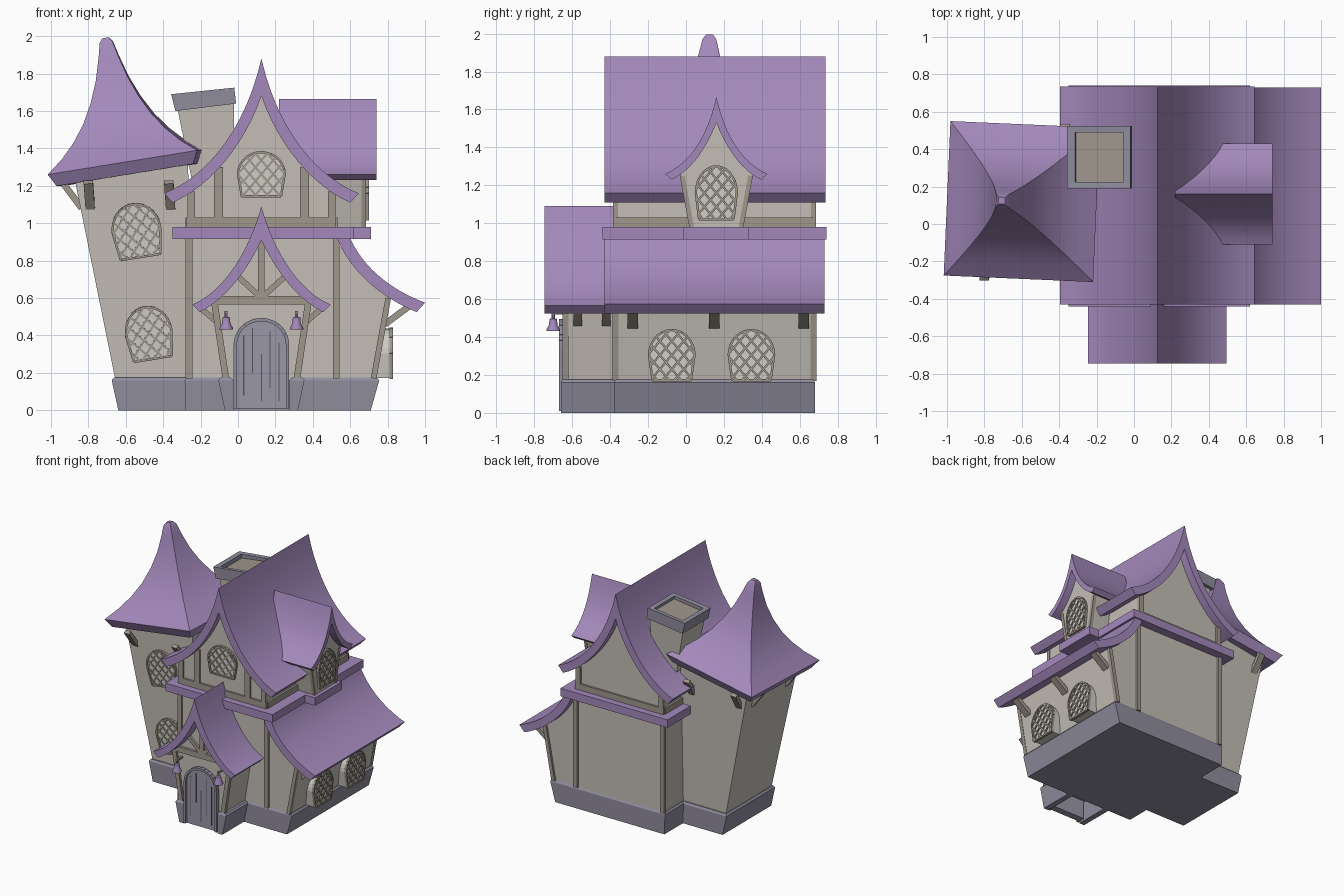
import bpy, bmesh, math
from mathutils import Vector, Matrix, Euler
from mathutils.geometry import interpolate_bezier

if "Cube" in bpy.data.objects:
    bpy.data.objects.remove(bpy.data.objects["Cube"])


def material(name, r, g, b):
    m = bpy.data.materials.new(name)
    m.use_nodes = True
    m.diffuse_color = (r, g, b, 1)
    m.node_tree.nodes["Principled BSDF"].inputs["Base Color"].default_value = (r, g, b, 1)
    return m


ROOF = material("purple roof", 0.37, 0.25, 0.50)
WALL = material("plaster wall", 0.55, 0.52, 0.47)
WOOD = material("weathered wood", 0.35, 0.31, 0.265)
STONE = material("grey stone", 0.28, 0.265, 0.34)
DOOR = material("door grey", 0.32, 0.31, 0.39)
PANE = material("pale pane", 0.63, 0.61, 0.57)
DARK = material("dark groove", 0.10, 0.09, 0.12)
CX = 0.125  # centre line of the main house and porch


def finish(name, bm, mats, smooth=False, matrix=None):
    bmesh.ops.recalc_face_normals(bm, faces=bm.faces)
    me = bpy.data.meshes.new(name)
    bm.to_mesh(me)
    bm.free()
    for m in mats:
        me.materials.append(m)
    ob = bpy.data.objects.new(name, me)
    bpy.context.collection.objects.link(ob)
    if matrix:
        ob.matrix_world = matrix
    if smooth:
        bpy.ops.object.select_all(action="DESELECT")
        ob.select_set(True)
        bpy.context.view_layer.objects.active = ob
        bpy.ops.object.shade_smooth_by_angle(angle=math.radians(30))
    return ob


def add_loft(bm, rings, index=0):
    vs = [[bm.verts.new(p) for p in r] for r in rings]
    n = len(vs[0])
    faces = [bm.faces.new(vs[0]), bm.faces.new(vs[-1][::-1])]
    for a, b in zip(vs, vs[1:]):
        faces += [bm.faces.new((a[i], a[(i + 1) % n], b[(i + 1) % n], b[i])) for i in range(n)]
    for f in faces:
        f.material_index = index


def loft(name, rings, mat, smooth=False, matrix=None):
    bm = bmesh.new()
    add_loft(bm, rings)
    return finish(name, bm, [mat], smooth, matrix)


def rect(x0, x1, y0, y1, z, z_right=None):
    zr = z if z_right is None else z_right
    return [(x0, y0, z), (x1, y0, zr), (x1, y1, zr), (x0, y1, z)]


def box(name, x0, x1, y0, y1, z0, z1, mat):
    return loft(name, [rect(x0, x1, y0, y1, z0), rect(x0, x1, y0, y1, z1)], mat)


def prism_y(name, pts, y0, y1, mat, smooth=False):
    return loft(name, [[(x, y, z) for x, z in pts] for y in (y0, y1)], mat, smooth)


def add_bar(bm, p, q, w, d, index=0, normal=(0, 1, 0)):
    p, q, n = Vector(p), Vector(q), Vector(normal)
    side = (q - p).cross(n).normalized() * w / 2
    n = side.cross(q - p).normalized() * d / 2
    add_loft(bm, [[c + side + n, c - side + n, c - side - n, c + side - n] for c in (p, q)], index)


def bar(name, p, q, w=0.035, d=0.03, mat=WOOD, normal=(0, 1, 0)):
    bm = bmesh.new()
    add_bar(bm, p, q, w, d, 0, normal)
    return finish(name, bm, [mat])


def curve(*pts):
    v = interpolate_bezier(*[Vector((x, z, 0)) for x, z in pts], 13)
    return [(p.x, p.y) for p in v]


def gable(outer, inner):
    """Closed swooping roof section, mirrored about zero."""
    o, i = curve(*outer), curve(*inner)
    mirror = lambda c: [(-x, z) for x, z in c]
    return mirror(o)[::-1] + o[1:] + i[::-1] + mirror(i)[1:]


def symmetric(half):
    return [(CX + x, z) for x, z in half] + [(CX - x, z) for x, z in half[-2::-1]]


def arch(b, w, spring, h, steps=14):
    arc = [math.pi * i / steps for i in range(steps + 1)]
    return [(-b, 0), (b, 0)] + [(w * math.cos(a), spring + (h - spring) * math.sin(a)) for a in arc]


def window(name, loc, rot, w=0.12, h=0.27, depth=0.02):
    """Arched pane with a frame and a diamond lattice."""
    bm = bmesh.new()
    pts = arch(w * 0.84, w, h * 0.5, h)
    add_loft(bm, [[(x, y, z) for x, z in pts] for y in (-0.008, depth)])
    edges = list(zip(pts, pts[1:] + pts[:1]))
    for a, b in edges:
        add_bar(bm, (a[0], -0.008, a[1]), (b[0], -0.008, b[1]), 0.012, 0.02, 1)
    for s in (-1, 1):
        d = Vector((0.65 * s, 0.76))
        n = Vector((-d.y, d.x))
        for k in range(-4, 5):
            off = n.dot(Vector((0, h / 2))) + k * 0.048
            hits = []
            for a, b in edges:
                a, b = Vector(a), Vector(b)
                da, db = n.dot(a) - off, n.dot(b) - off
                if da * db < 0:
                    hits.append(a.lerp(b, da / (da - db)))
            if len(hits) == 2:
                p, q = hits
                add_bar(bm, (p.x, -0.01, p.y), (q.x, -0.01, q.y), 0.011, 0.012, 1)
    mat = Matrix.Translation(loc) @ Euler([math.radians(a) for a in rot]).to_matrix().to_4x4()
    return finish(name, bm, [PANE, WOOD], False, mat)


# Stone plinths, flaring upward
def plinth(name, low, high, y0, y1):
    s = 0.012 if high[1] > high[0] else -0.012
    loft(name, [rect(*low, y0, y1, 0), rect(*high, y0, y1, 0.16),
                rect(high[0] + s, high[1] - s, y0 + 0.01, y1 - 0.01, 0.175)], STONE)


plinth("main_plinth", (-0.28, 0.71), (-0.285, 0.755), -0.38, 0.68)
plinth("tower_plinth", (-0.64, -0.2), (-0.675, -0.2), -0.19, 0.44)
for s in (-1, 1):
    plinth("porch_plinth", (CX + s * 0.15, CX + s * 0.195), (CX + s * 0.15, CX + s * 0.23), -0.66, -0.37)

# House walls
box("lower_wall", -0.27, 0.53, -0.37, 0.67, 0.16, 0.93, WALL)
upper = [(0.39, 0.95), (0.39, 1.17), (0.194, 1.36), (0.075, 1.55), (0, 1.74)]
prism_y("upper_wall", symmetric(upper), -0.37, 0.67, WALL)
wing = [(0.5, 0.16), (0.735, 0.16), (0.815, 0.60), (0.7, 0.70), (0.6, 0.82), (0.5, 0.92)]
prism_y("wing_wall", wing, -0.37, 0.67, WALL)
porch = [(0.195, 0.16), (0.262, 0.57), (0.137, 0.71), (0.06, 0.84), (0, 0.96)]
prism_y("porch_wall", symmetric(porch), -0.63, -0.36, WALL)

# Swooping roofs
main = gable([(0, 1.88), (0.08, 1.53), (0.27, 1.26), (0.52, 1.16)],
             [(0, 1.68), (0.09, 1.42), (0.27, 1.2), (0.475, 1.11)])
prism_y("main_roof", [(CX + x, z) for x, z in main], -0.43, 0.735, ROOF, True)
entry = gable([(0, 1.09), (0.06, 0.87), (0.19, 0.64), (0.37, 0.565)],
              [(0, 0.91), (0.07, 0.76), (0.18, 0.60), (0.33, 0.525)])
prism_y("porch_roof", [(CX + x, z) for x, z in entry], -0.745, -0.36, ROOF, True)
side = curve((0.6, 0.92), (0.66, 0.78), (0.8, 0.65), (1.0, 0.575))
side += curve((0.53, 0.92), (0.60, 0.74), (0.77, 0.60), (0.955, 0.525))[::-1]
prism_y("wing_roof", side, -0.43, 0.73, ROOF, True)
box("floor_band", -0.35, 0.62, -0.44, 0.74, 0.915, 0.98, ROOF)
box("dormer_band", 0.5, 0.71, -0.015, 0.33, 0.915, 0.98, ROOF)

# Dormer on the left flank of the main roof
DY = 0.16
dormer = gable([(0, 1.665), (0.045, 1.47), (0.13, 1.32), (0.27, 1.26)],
               [(0, 1.53), (0.05, 1.40), (0.13, 1.28), (0.235, 1.23)])
loft("dormer_roof", [[(x, DY + y, z) for y, z in dormer] for x in (0.22, 0.74)], ROOF, True)
half = [(0.135, 0.97), (0.19, 1.255), (0.1, 1.35), (0.045, 1.45), (0, 1.56)]
wall = [(DY + y, z) for y, z in half] + [(DY - y, z) for y, z in half[-2::-1]]
loft("dormer_wall", [[(x, y, z) for y, z in wall] for x in (0.35, 0.68)], WALL)
for s in (-1, 1):
    bar("dormer_post", (0.672, DY + s * 0.13, 0.98), (0.672, DY + s * 0.18, 1.25), 0.025, 0.025, normal=(1, 0, 0))

# Leaning tower with a tilted pyramid roof
loft("tower_wall", [rect(-0.655, -0.2, -0.17, 0.42, 0.16), rect(-0.87, -0.27, -0.21, 0.45, 1.22, 1.33)], WALL)
profile = [(0.37, -0.068), (0.405, 0), (0.32, 0.07), (0.25, 0.145), (0.185, 0.235), (0.13, 0.34),
           (0.085, 0.455), (0.052, 0.575), (0.035, 0.65), (0.018, 0.675)]
tilt = Matrix.Translation((-0.6, 0.12, 1.325)) @ Euler((0, math.radians(-9.2), math.radians(-2.5))).to_matrix().to_4x4()
loft("tower_roof", [rect(-r, r, -r * 1.02, r * 1.02, h) for r, h in profile], ROOF, True, tilt)
for x in (-0.79, -0.36):
    bar("tower_bracket", (x, -0.19, 1.08), (x - 0.01, -0.29, 1.22), 0.05, 0.03, normal=(0, 1, 1))
    bar("tower_bracket", (x, 0.43, 1.08), (x - 0.01, 0.52, 1.22), 0.05, 0.03, normal=(0, -1, 1))
for y in (-0.1, 0.34):
    bar("tower_bracket", (-0.835, y, 1.08), (-0.94, y, 1.22))

# Chimney with a hollow cap
loft("chimney", [rect(-0.22, -0.03, 0.24, 0.47, 1.1), rect(-0.325, -0.02, 0.215, 0.5, 1.62, 1.65)], WALL)
loft("chimney_cap", [rect(-0.335, -0.01, 0.19, 0.525, 1.6, 1.64), rect(-0.357, -0.02, 0.19, 0.525, 1.69, 1.725),
                     rect(-0.315, -0.055, 0.225, 0.49, 1.69, 1.72), rect(-0.31, -0.05, 0.225, 0.49, 1.655, 1.69)], STONE)
loft("chimney_floor", [rect(-0.31, -0.05, 0.225, 0.49, z, z + 0.035) for z in (1.654, 1.66)], WOOD)

# Timber posts and rails on the front and back
for y in (-0.372, 0.672):
    for x in (-0.262, 0.525):
        box("lower_post", x - 0.018, x + 0.018, y - 0.014, y + 0.014, 0.17, 0.92, WOOD)
    bar("wing_post", (0.725, y, 0.17), (0.803, y, 0.6), 0.03)
    box("upper_rail", -0.275, 0.525, y - 0.014, y + 0.014, 0.98, 1.03, WOOD)
    for s in (-1, 1):
        x = CX + s * 0.375
        box("upper_corner_post", x - 0.02, x + 0.02, y - 0.014, y + 0.014, 1.0, 1.17, WOOD)
for s in (-1, 1):
    x = CX + s * 0.23
    box("upper_post", x - 0.024, x + 0.024, -0.386, -0.36, 1.0, 1.3, WOOD)
    x = CX + s * 0.395
    box("upper_side_rail", x - 0.012, x + 0.012, -0.37, 0.67, 0.98, 1.03, WOOD)

# Porch timbers, brackets and hanging bells
box("porch_beam", CX - 0.26, CX + 0.26, -0.65, -0.62, 0.565, 0.61, WOOD)
box("porch_king_post", CX - 0.018, CX + 0.018, -0.65, -0.62, 0.6, 0.92, WOOD)
for s in (-1, 1):
    bar("porch_post", (CX + s * 0.19, -0.635, 0.17), (CX + s * 0.25, -0.635, 0.57), 0.035)
    bar("porch_brace", (CX + s * 0.01, -0.635, 0.61), (CX + s * 0.12, -0.635, 0.71), 0.03)
    for y in (-0.57, -0.42):
        bar("porch_bracket", (CX + s * 0.235, y, 0.47), (CX + s * 0.33, y, 0.55), 0.03, 0.045)
    bx, by = CX + s * 0.188, -0.7
    bar("bell_arm", (bx, -0.62, 0.525), (bx, by - 0.01, 0.525), 0.014, 0.014, normal=(0, 0, 1))
    bell = [(0.008, 0.53), (0.008, 0.5), (0.02, 0.495), (0.022, 0.465), (0.036, 0.44), (0.036, 0.432)]
    turn = [math.tau * i / 12 for i in range(12)]
    loft("bell", [[(bx + r * math.cos(a), by + r * math.sin(a), z) for a in turn] for r, z in bell], ROOF, True)
for y in (-0.28, 0.15, 0.62):
    bar("wing_bracket", (0.785, y, 0.46), (0.92, y, 0.56), 0.035, 0.055)

# Arched door with frame and plank grooves
shape = [(CX + x, z + 0.01) for x, z in arch(0.14, 0.14, 0.34, 0.475)]
prism_y("door", shape, -0.655, -0.6, DOOR)
bm = bmesh.new()
for a, b in zip(shape[1:], shape[2:] + shape[:1]):
    add_bar(bm, (a[0], -0.655, a[1]), (b[0], -0.655, b[1]), 0.018, 0.03)
finish("door_frame", bm, [STONE])
for i, (z0, z1) in enumerate([(0.08, 0.4), (0.2, 0.44), (0.05, 0.3), (0.12, 0.42), (0.05, 0.36)]):
    x = CX + (i - 2) * 0.047
    box("door_groove", x - 0.003, x + 0.003, -0.658, -0.65, z0, z1, DARK)

# Lattice windows
window("front_window", (CX, -0.372, 1.145), (0, 0, 0), 0.125, 0.235)
window("dormer_window", (0.682, DY, 1.02), (0, 0, 90), 0.108, 0.28)
window("tower_window_low", (-0.455, -0.18, 0.275), (2.1, -9, 0), 0.122, 0.28)
window("tower_window_high", (-0.52, -0.201, 0.82), (2.1, -9, 0), 0.128, 0.285)
for y in (-0.075, 0.345):
    window("wing_window", (0.812, y, 0.172), (0, 0, 90), 0.12, 0.265, 0.08)
